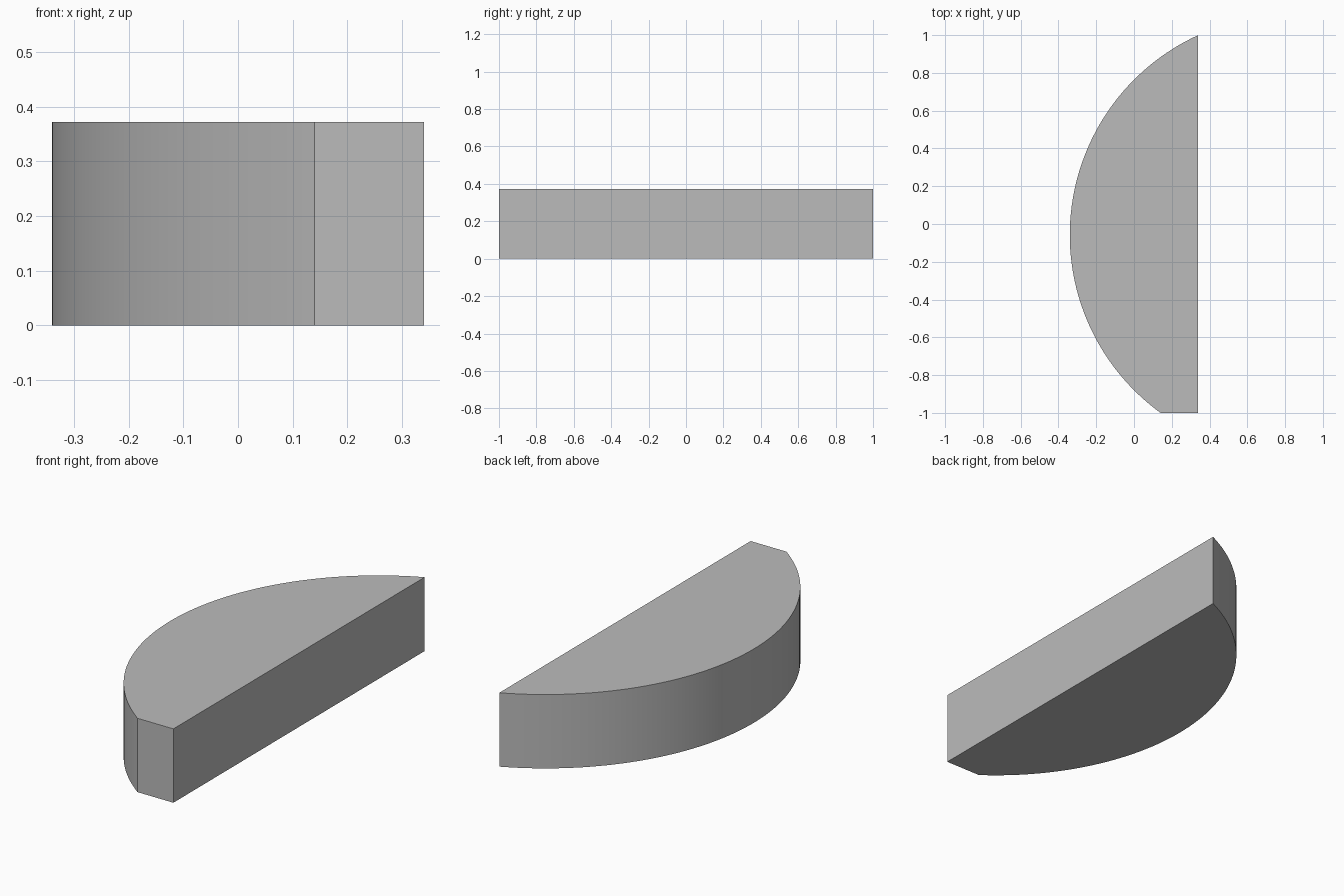
import bpy
import bmesh
import math

cube = bpy.data.objects.get("Cube")
if cube:
    bpy.data.objects.remove(cube, do_unlink=True)

# Plain grey material
grey = bpy.data.materials.new("plain grey")
grey.use_nodes = True
colour = (0.5, 0.5, 0.5, 1.0)
grey.diffuse_color = colour
grey.node_tree.nodes["Principled BSDF"].inputs["Base Color"].default_value = colour

# Circular arc cut by a straight side and a short flat front
HEIGHT = 0.372
FLAT_X = 0.34
CX, CY = 0.823, -0.058
RADIUS = CX + FLAT_X
SEGMENTS = 64
start = math.atan2(1 - CY, FLAT_X - CX)
end = math.atan2(-1 - CY, 0.14 - CX) + 2 * math.pi

outline = []
for i in range(SEGMENTS + 1):
    a = start + (end - start) * i / SEGMENTS
    outline.append((CX + RADIUS * math.cos(a), CY + RADIUS * math.sin(a)))
outline[0] = (FLAT_X, 1)
outline[-1] = (0.14, -1)
outline.append((FLAT_X, -1))

# Extrude the outline into a solid slab
bm = bmesh.new()
base = bm.faces.new([bm.verts.new((x, y, 0)) for x, y in outline])
result = bmesh.ops.extrude_face_region(bm, geom=[base], use_keep_orig=True)
top_verts = [g for g in result["geom"] if isinstance(g, bmesh.types.BMVert)]
bmesh.ops.translate(bm, verts=top_verts, vec=(0, 0, HEIGHT))
bmesh.ops.recalc_face_normals(bm, faces=bm.faces)
mesh = bpy.data.meshes.new("curved_slab")
bm.to_mesh(mesh)
bm.free()
mesh.materials.append(grey)

slab = bpy.data.objects.new("curved_slab", mesh)
bpy.context.collection.objects.link(slab)
bpy.ops.object.select_all(action="DESELECT")
slab.select_set(True)
bpy.context.view_layer.objects.active = slab
bpy.ops.object.shade_smooth_by_angle(angle=math.radians(30))
